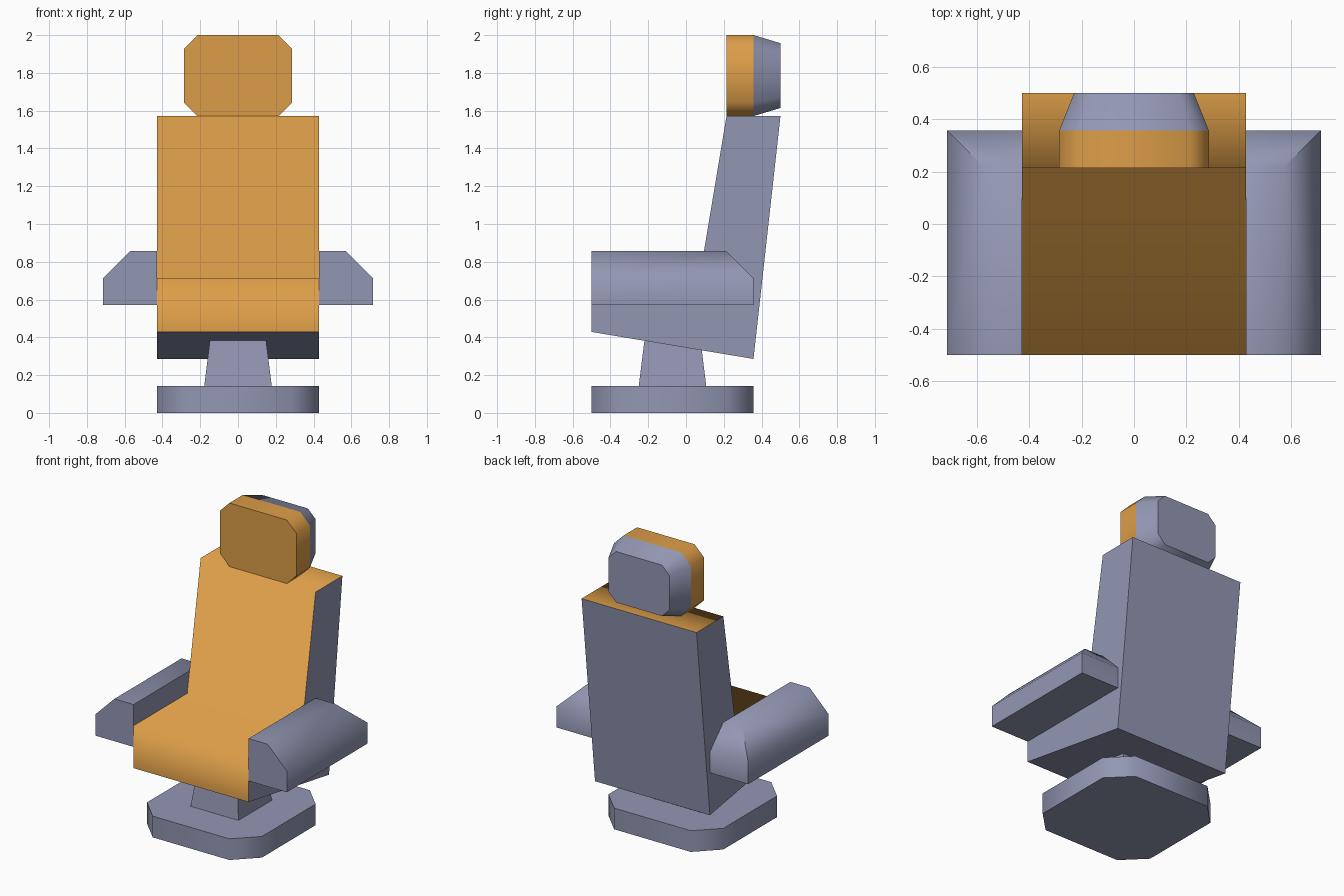
import bpy, bmesh, math

if "Cube" in bpy.data.objects:
    bpy.data.objects.remove(bpy.data.objects["Cube"])

U = 1 / 7  # design module


def material(name, rgb):
    m = bpy.data.materials.new(name)
    m.diffuse_color = (*rgb, 1)
    m.use_nodes = True
    m.node_tree.nodes["Principled BSDF"].inputs["Base Color"].default_value = m.diffuse_color
    return m


GREY = material("blue grey shell", (0.29, 0.31, 0.45))
ORANGE = material("orange cushion", (0.72, 0.34, 0.065))


def loft(name, rings, is_orange=lambda f: False, smooth_deg=60):
    """Skin closed rings of equal length, cap both ends, colour by rule."""
    bm = bmesh.new()
    vs = [[bm.verts.new(p) for p in ring] for ring in rings]
    n = len(rings[0])
    for a, b in zip(vs, vs[1:]):
        for i in range(n):
            j = (i + 1) % n
            bm.faces.new((a[i], a[j], b[j], b[i]))
    bm.faces.new(vs[0])
    bm.faces.new(vs[-1])
    bmesh.ops.recalc_face_normals(bm, faces=bm.faces)
    bm.normal_update()
    for f in bm.faces:
        f.smooth = True
        f.material_index = int(is_orange(f))
    for e in bm.edges:
        f, g = e.link_faces
        both_orange = f.material_index and g.material_index
        limit = smooth_deg if both_orange else 60
        e.smooth = (f.material_index == g.material_index
                    and e.calc_face_angle() < math.radians(limit))
    me = bpy.data.meshes.new(name)
    bm.to_mesh(me)
    bm.free()
    me.materials.append(GREY)
    me.materials.append(ORANGE)
    ob = bpy.data.objects.new(name, me)
    bpy.context.collection.objects.link(ob)
    return ob


def octagon(w, h, c):
    """Rectangle of half sizes w, h with corners cut by c."""
    return [(-w + c, -h), (w - c, -h), (w, -h + c), (w, h - c),
            (w - c, h), (-w + c, h), (-w, h - c), (-w, -h + c)]


def rect(x0, x1, y0, y1, z):
    return [(x0, y0, z), (x1, y0, z), (x1, y1, z), (x0, y1, z)]


# Foot plate and tapered stem
CY = -U / 2
loft("foot_plate", [[(x, y + CY, z) for x, y in octagon(3 * U, 3 * U, U)]
                    for z in (0, U)])
loft("stem", [rect(-r, r, CY - r, CY + r, z)
              for r, z in ((1.25 * U, U), (U, 3 * U))])

# Seat and backrest: one side profile, cushion faces in orange
profile = [(-3.5, 3), (2.5, 2), (3.5, 11), (1.5, 11), (0.5, 5), (-3.5, 5)]
loft("seat_and_back",
     [[(x, y * U, z * U) for y, z in profile] for x in (-3 * U, 3 * U)],
     lambda f: abs(f.normal.x) < 0.9 and f.normal.y < 0.7 and f.normal.z > -0.5,
     smooth_deg=120)

# Headrest: orange pad in front, tapered grey shell behind
HZ = 12.5 * U
loft("headrest",
     [[(x * s, y, HZ + z * s) for x, z in octagon(2 * U, 1.5 * U, U / 2)]
      for y, s in ((1.5 * U, 1), (2.5 * U, 1), (3.5 * U, 0.8))],
     lambda f: f.calc_center_median().y < 2.4 * U)

# Armrests with bevelled outer and rear top edges
arm = loft("armrests", [rect(3 * U, 5 * U, -3.5 * U, 2.5 * U, 4 * U),
                        rect(3 * U, 5 * U, -3.5 * U, 2.5 * U, 5 * U),
                        rect(3 * U, 4 * U, -3.5 * U, 1.5 * U, 6 * U)])
arm.modifiers.new("mirror", 'MIRROR').use_axis[0] = True
